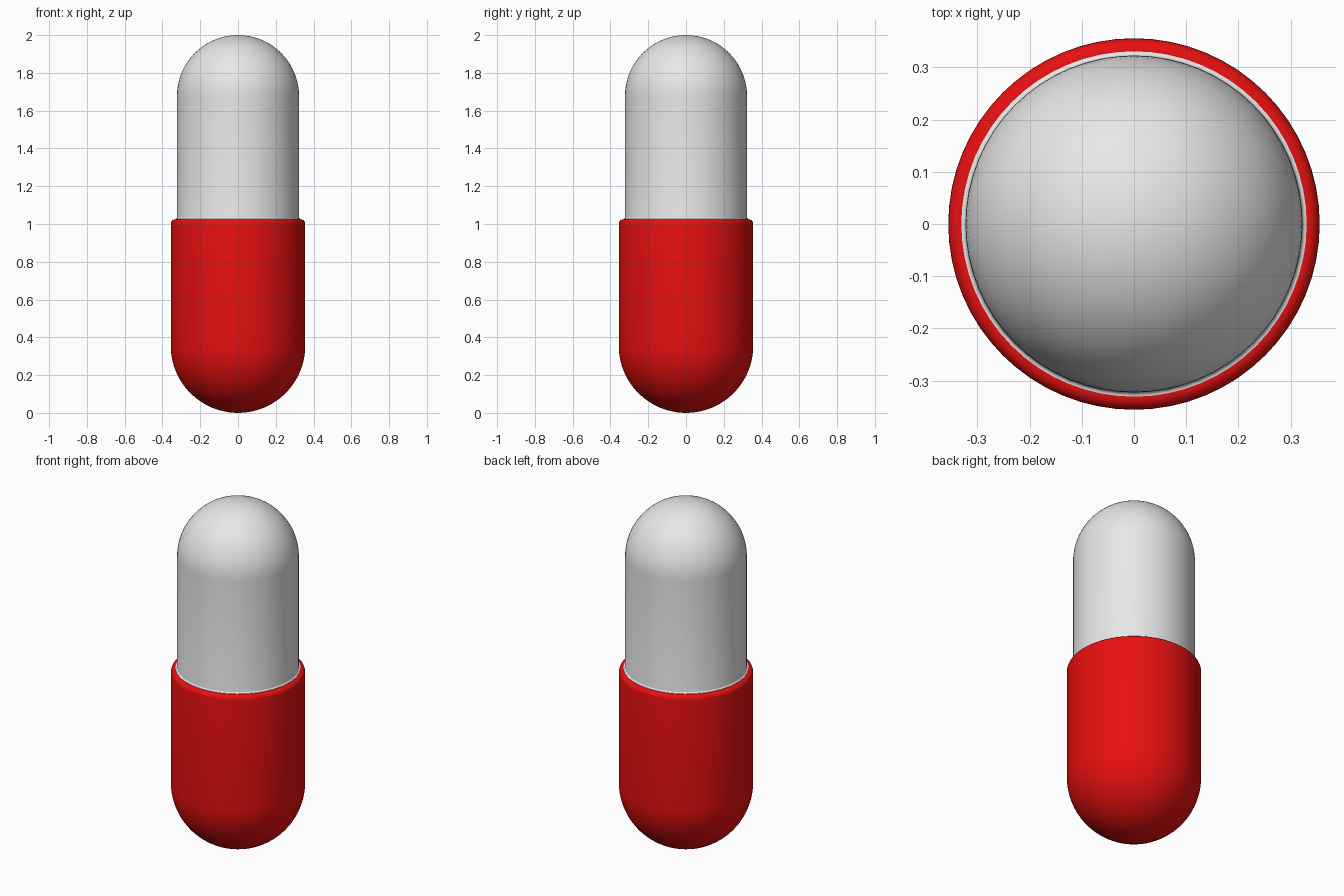
import bpy
import bmesh
from math import sin, cos, pi

cube = bpy.data.objects.get("Cube")
if cube:
    bpy.data.objects.remove(cube, do_unlink=True)

SEGMENTS = 64
R_LOW, R_UP = 0.356, 0.323
TOP, RIM = 2.0, 1.025


def material(name, color):
    mat = bpy.data.materials.new(name)
    mat.use_nodes = True
    mat.diffuse_color = color
    mat.node_tree.nodes["Principled BSDF"].inputs["Base Color"].default_value = color
    return mat


def arc(cx, cz, r, start, end, steps):
    """Points (radius, height) along an arc, angles in units of pi."""
    angles = [pi * (start + (end - start) * i / steps) for i in range(steps + 1)]
    return [(cx + r * cos(a), cz + r * sin(a)) for a in angles]


def lathe(name, profile, mat):
    """Spin a profile about the z axis."""
    bm = bmesh.new()
    verts = [bm.verts.new((max(r, 0), 0, z)) for r, z in profile]
    edges = [bm.edges.new(pair) for pair in zip(verts, verts[1:])]
    bmesh.ops.spin(bm, geom=verts + edges, cent=(0, 0, 0), axis=(0, 0, 1),
                   angle=2 * pi, steps=SEGMENTS)
    bmesh.ops.remove_doubles(bm, verts=bm.verts, dist=0.0001)
    bmesh.ops.recalc_face_normals(bm, faces=bm.faces)
    mesh = bpy.data.meshes.new(name)
    bm.to_mesh(mesh)
    bm.free()
    mesh.materials.append(mat)
    obj = bpy.data.objects.new(name, mesh)
    bpy.context.collection.objects.link(obj)
    bpy.ops.object.select_all(action="DESELECT")
    obj.select_set(True)
    bpy.context.view_layer.objects.active = obj
    bpy.ops.object.shade_smooth_by_angle()
    return obj


red = material("red", (0.8, 0.005, 0.005, 1))
white = material("white", (0.8, 0.8, 0.8, 1))

# Lower shell: round bottom, straight wall, rounded rim
bevel = 0.025
lower = arc(0, R_LOW, R_LOW, -0.5, 0, 20)
lower += arc(R_LOW - bevel, RIM - bevel, bevel, 0, 0.5, 6)
lower += [(R_UP - 0.01, RIM)]
lathe("lower_shell", lower, red)

# Upper shell: small flared foot, straight wall, domed top
flare = 0.008
upper = [(0, RIM - 0.02), (R_UP + flare, RIM - 0.02)]
upper += arc(R_UP + flare, RIM + flare + 0.002, flare, 1.5, 1, 4)
upper += arc(0, TOP - R_UP, R_UP, 0, 0.5, 20)
lathe("upper_shell", upper, white)
